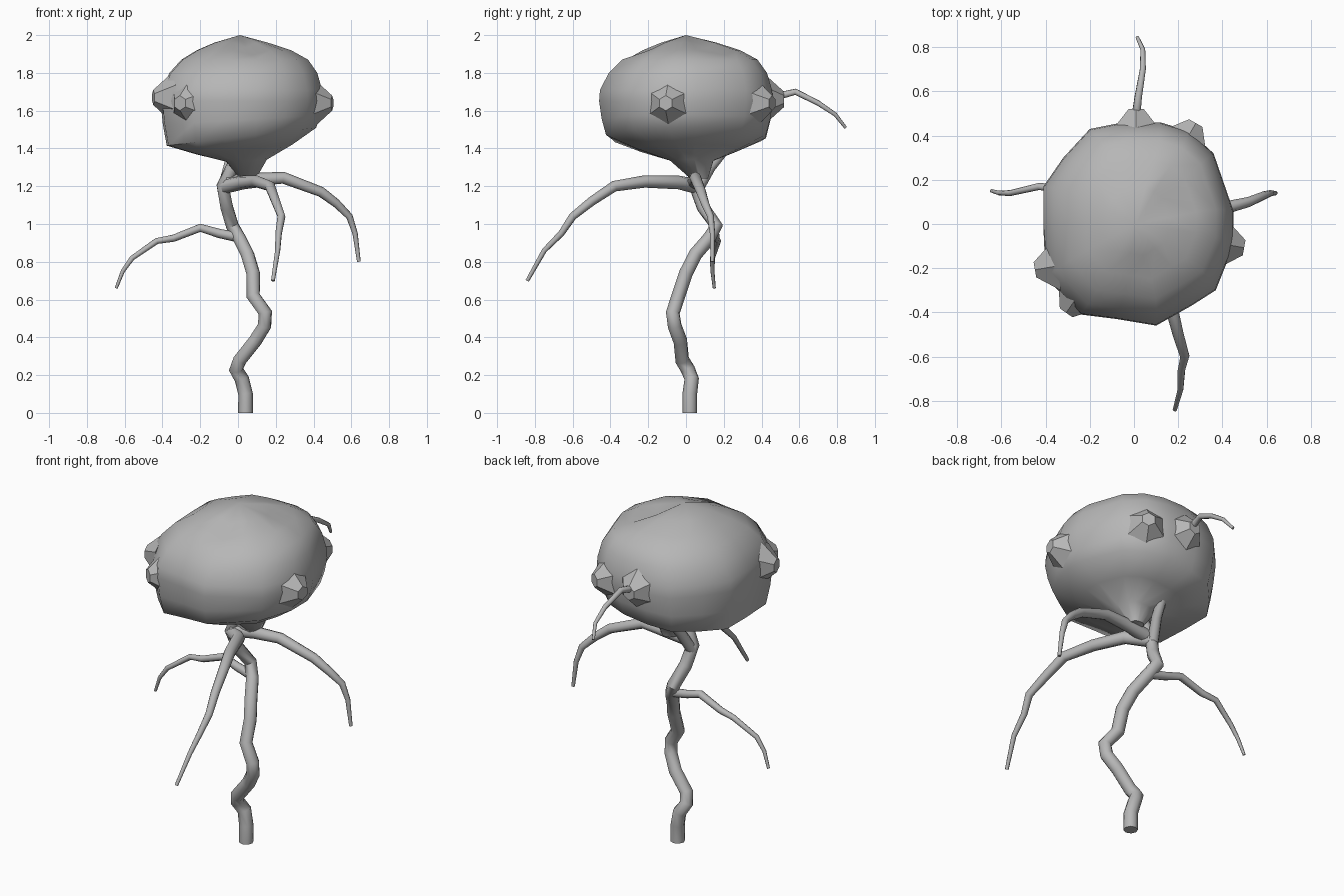
import bpy, bmesh, math
from mathutils import Vector

cube = bpy.data.objects.get("Cube")
if cube:
    bpy.data.objects.remove(cube)

grey = bpy.data.materials.new("plain grey")
grey.use_nodes = True
grey.diffuse_color = (0.47, 0.47, 0.47, 1)
grey.node_tree.nodes["Principled BSDF"].inputs["Base Color"].default_value = (0.47, 0.47, 0.47, 1)


def finish(ob, angle):
    bpy.ops.object.select_all(action='DESELECT')
    ob.select_set(True)
    bpy.context.view_layer.objects.active = ob
    if ob.type == 'CURVE':
        bpy.ops.object.convert(target='MESH')
        ob = bpy.context.object
    if not ob.data.materials:
        ob.data.materials.append(grey)
    bpy.ops.object.shade_smooth_by_angle(angle=math.radians(angle))
    return ob


def limb(name, points, start, end):
    """Tapered eight-sided tube through the points."""
    curve = bpy.data.curves.new(name, 'CURVE')
    curve.dimensions = '3D'
    curve.bevel_depth = 1
    curve.bevel_resolution = 2
    curve.use_fill_caps = True
    spline = curve.splines.new('POLY')
    spline.points.add(len(points) - 1)
    for i, (p, co) in enumerate(zip(spline.points, points)):
        p.co = (*co, 1)
        p.radius = start + (end - start) * i / (len(points) - 1)
    ob = bpy.data.objects.new(name, curve)
    bpy.context.collection.objects.link(ob)
    return finish(ob, 50)


# Crooked trunk and its branches
limb("trunk", [(.04, .02, 0), (.04, .02, .1), (.02, .03, .18), (-.01, .01, .23), (.01, -.02, .28),
               (.09, -.03, .38), (.14, -.06, .46), (.145, -.07, .53), (.08, -.04, .62),
               (.08, .0, .74), (.05, .05, .84), (.01, .12, .92), (-.03, .16, .99),
               (-.06, .09, 1.09), (-.08, .05, 1.2), (-.04, .04, 1.28), (.03, .03, 1.42)], .039, .035)
limb("right_branch", [(0, .13, .93), (-.1, .14, .95), (-.2, .15, .98), (-.34, .16, .925),
                      (-.43, .17, .91), (-.56, .14, .82), (-.61, .14, .75), (-.645, .15, .66)], .027, .008)
limb("left_branch", [(-.06, .04, 1.22), (.08, .05, 1.235), (.24, .05, 1.245), (.44, .08, 1.17),
                     (.52, .1, 1.11), (.59, .13, 1.04), (.62, .14, .95), (.64, .14, .8)], .04, .01)
limb("front_branch", [(-.07, .05, 1.2), (.03, -.04, 1.22), (.1, -.22, 1.225), (.17, -.38, 1.2),
                      (.2, -.5, 1.12), (.23, -.6, 1.04), (.215, -.66, .95),
                      (.21, -.75, .86), (.185, -.84, .7)], .04, .01)
limb("back_branch", [(-.08, .06, 1.18), (-.05, .13, 1.3), (-.02, .25, 1.45), (.005, .42, 1.64),
                     (.01, .5, 1.68), (.02, .58, 1.7), (.04, .7, 1.64), (.04, .79, 1.58),
                     (.015, .845, 1.51)], .032, .008)

# Faceted crown: one outline scaled through tilted rings down to a funnel
outline = [(.45, .06), (.36, .32), (.25, .42), (.12, .46), (-.05, .46), (-.2, .43), (-.32, .3),
           (-.41, .17), (-.41, -.02), (-.4, -.24), (-.24, -.41), (-.08, -.43), (.1, -.46),
           (.26, -.37), (.37, -.3), (.45, -.1)]
# height, scale, centre x, centre y, tilt in x
rings = [(1.24, .1, .05, .07, 0), (1.335, .25, .04, .03, .05), (1.395, .6, .02, .01, .1),
         (1.46, .92, 0, 0, .12), (1.55, .97, 0, 0, .06), (1.65, 1, 0, 0, 0), (1.71, .99, 0, 0, 0),
         (1.8, .91, .01, .01, 0), (1.87, .78, .02, .02, 0), (1.92, .58, .02, .02, 0),
         (1.96, .33, .01, .01, 0)]
bm = bmesh.new()
loops = []
for z, s, cx, cy, tilt in rings:
    loop = []
    for i, (x, y) in enumerate(outline):
        co = Vector((cx + x * s, cy + y * s, z + tilt * x * s))
        # Two creases run down from the peak
        if z > 1.9 and i in (1, 12):
            co.z -= .025
        loop.append(bm.verts.new(co))
    loops.append(loop)
n = len(outline)
for a, b in zip(loops, loops[1:]):
    for i in range(n):
        j = (i + 1) % n
        bm.faces.new((a[i], a[j], b[j], b[i]))
peak = bm.verts.new((.01, 0, 2))
for i in range(n):
    bm.faces.new((loops[-1][i], loops[-1][(i + 1) % n], peak))
bm.faces.new(loops[0][::-1])
bmesh.ops.recalc_face_normals(bm, faces=bm.faces)
mesh = bpy.data.meshes.new("crown")
bm.to_mesh(mesh)
bm.free()
crown = bpy.data.objects.new("crown", mesh)
bpy.context.collection.objects.link(crown)
finish(crown, 60)


def knob(name, base, heading, length=.1):
    """Six-sided stump swelling out of the crown."""
    d = Vector((math.cos(math.radians(heading)), math.sin(math.radians(heading)), 0))
    bpy.ops.mesh.primitive_cone_add(vertices=6, radius1=.13, radius2=.04, depth=length,
                                    location=Vector(base) + d * length / 2)
    ob = bpy.context.object
    ob.name = name
    ob.rotation_euler = d.to_track_quat('Z', 'Y').to_euler()
    finish(ob, 35)


# Knobs around the crown
knob("right_knob", (-.35, -.19, 1.67), 190)
knob("front_right_knob", (-.25, -.32, 1.64), 235)
knob("left_knob", (.4, -.09, 1.64), 350)
knob("back_left_knob", (.23, .37, 1.64), 60)
knob("back_knob", (.01, .42, 1.66), 90)
